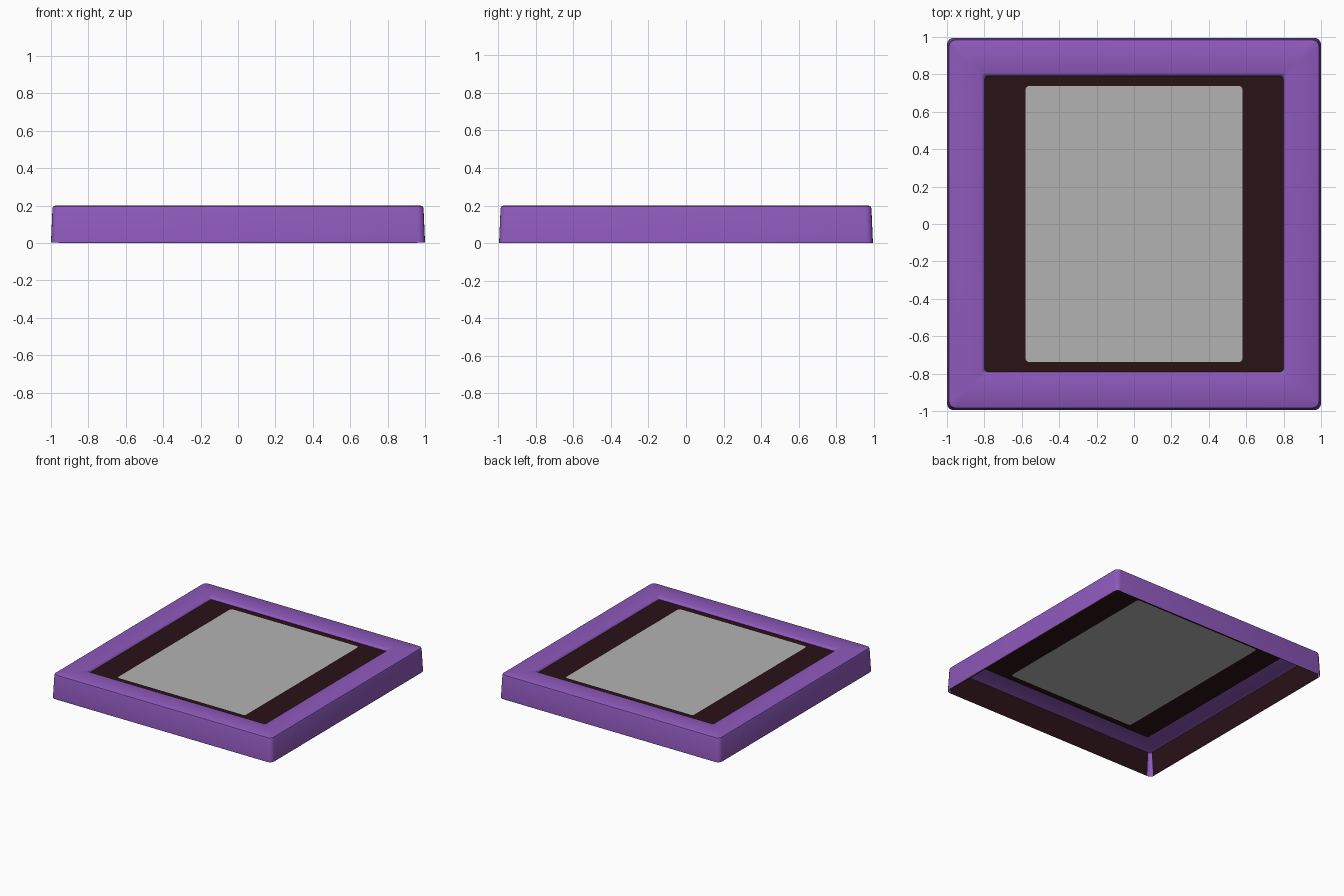
import bpy, bmesh, math

if "Cube" in bpy.data.objects:
    bpy.data.objects.remove(bpy.data.objects["Cube"])


def material(name, rgb):
    m = bpy.data.materials.new(name)
    m.diffuse_color = (*rgb, 1)
    m.use_nodes = True
    m.node_tree.nodes["Principled BSDF"].inputs["Base Color"].default_value = m.diffuse_color
    return m


purple = material("purple", (0.27, 0.10, 0.50))
dark = material("dark", (0.022, 0.006, 0.008))
grey = material("grey", (0.45, 0.45, 0.45))


def ring(bm, hx, hy, r, z, n=4):
    """Rounded rectangle loop of vertices, counter-clockwise."""
    verts = []
    for k, (sx, sy) in enumerate([(1, 1), (-1, 1), (-1, -1), (1, -1)]):
        for i in range(n + 1):
            a = math.pi / 2 * (k + i / n)
            verts.append(bm.verts.new((sx * (hx - r) + r * math.cos(a),
                                       sy * (hy - r) + r * math.sin(a), z)))
    return verts


def loft(name, profile, mat, cap=False):
    """Skin consecutive rounded rectangles (hx, hy, radius, z)."""
    bm = bmesh.new()
    loops = [ring(bm, *p) for p in profile]
    for a, b in zip(loops, loops[1:]):
        n = len(a)
        for i in range(n):
            j = (i + 1) % n
            bm.faces.new((a[i], a[j], b[j], b[i]))
    if cap:
        bm.faces.new(loops[-1])
    finish(name, bm, mat)


def finish(name, bm, mat):
    me = bpy.data.meshes.new(name)
    bm.to_mesh(me)
    bm.free()
    ob = bpy.data.objects.new(name, me)
    bpy.context.collection.objects.link(ob)
    me.materials.append(mat)
    bpy.context.view_layer.objects.active = ob
    ob.select_set(True)
    bpy.ops.object.shade_smooth_by_angle(angle=math.radians(40))
    ob.select_set(False)


# Hollow frame: drafted walls, rounded rim, shallow step down to the panel
loft("frame", [(1.0, 0.995, 0.035, 0.002), (0.992, 0.987, 0.035, 0.185),
               (0.988, 0.983, 0.033, 0.195), (0.978, 0.973, 0.028, 0.2),
               (0.816, 0.808, 0.012, 0.2), (0.806, 0.798, 0.014, 0.196),
               (0.798, 0.79, 0.016, 0.183)], purple)

# Recessed dark border and the grey centre panel
loft("dark_border", [(0.798, 0.79, 0.016, 0.183), (0.58, 0.738, 0.02, 0.183)], dark)
loft("centre_panel", [(0.58, 0.738, 0.02, 0.183)], grey, cap=True)

# Dark liners on the inside of the four walls
bm = bmesh.new()
for k in range(4):
    c, s = round(math.cos(k * math.pi / 2)), round(math.sin(k * math.pi / 2))
    pts = [(-0.96, -0.992, 0), (0.96, -0.992, 0), (0.96, -0.980, 0.195), (-0.96, -0.980, 0.195)]
    bm.faces.new([bm.verts.new((c * x - s * y, s * x + c * y, z)) for x, y, z in pts])
finish("wall_liners", bm, dark)
